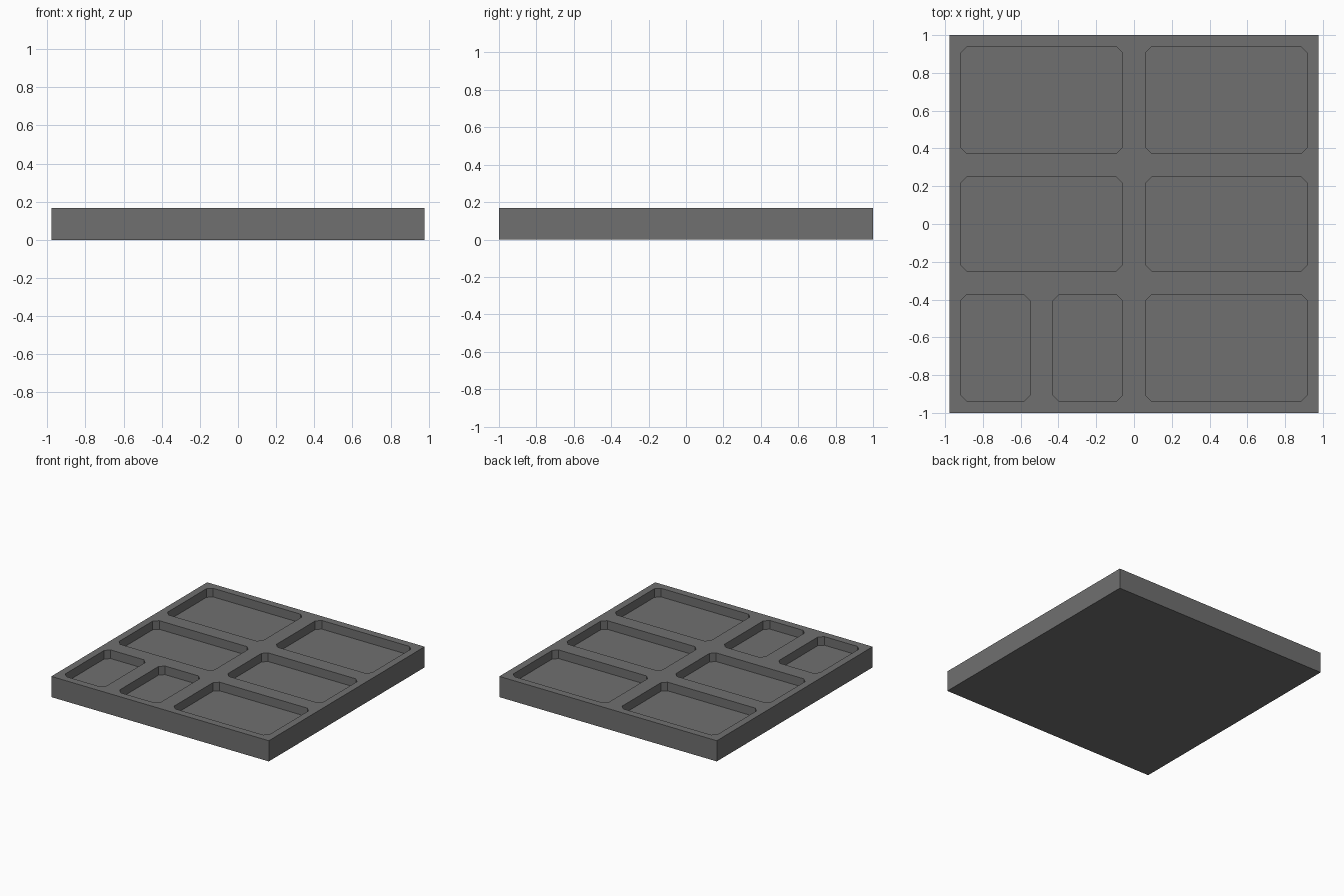
import bpy, bmesh

if "Cube" in bpy.data.objects:
    bpy.data.objects.remove(bpy.data.objects["Cube"])

W, D, H = 0.977, 1.0, 0.168      # half width, half depth, height
FLOOR = H - 0.07                 # level of pocket floors
CH = 0.035                       # corner chamfer of the pockets

grey = bpy.data.materials.new("dark grey")
grey.diffuse_color = (0.16, 0.16, 0.16, 1)
grey.use_nodes = True
grey.node_tree.nodes["Principled BSDF"].inputs["Base Color"].default_value = grey.diffuse_color


def make_object(name, bm):
    bmesh.ops.recalc_face_normals(bm, faces=bm.faces)
    me = bpy.data.meshes.new(name)
    bm.to_mesh(me)
    bm.free()
    me.materials.append(grey)
    ob = bpy.data.objects.new(name, me)
    bpy.context.collection.objects.link(ob)
    return ob


def add_prism(bm, outline, z0, z1):
    low = [bm.verts.new((x, y, z0)) for x, y in outline]
    high = [bm.verts.new((x, y, z1)) for x, y in outline]
    bm.faces.new(low[::-1])
    bm.faces.new(high)
    n = len(outline)
    for i in range(n):
        j = (i + 1) % n
        bm.faces.new((low[i], low[j], high[j], high[i]))


def chamfered(x0, x1, y0, y1, c):
    return [(x0 + c, y0), (x1 - c, y0), (x1, y0 + c), (x1, y1 - c),
            (x1 - c, y1), (x0 + c, y1), (x0, y1 - c), (x0, y0 + c)]


# Tray slab
bm = bmesh.new()
add_prism(bm, [(-W, -D), (W, -D), (W, D), (-W, D)], 0, H)
tray = make_object("tray", bm)

# Pockets: three rows of two, the front left one split in half
left, right = (-0.918, -0.06), (0.06, 0.918)
front, middle, back = (-0.94, -0.372), (-0.251, 0.251), (0.372, 0.94)
pockets = [(left, back), (right, back), (left, middle), (right, middle),
           (right, front), ((-0.918, -0.55), front), ((-0.43, -0.06), front)]
bm = bmesh.new()
for xs, ys in pockets:
    add_prism(bm, chamfered(*xs, *ys, CH), FLOOR, H + 0.1)
cutter = make_object("pocket_cutter", bm)
cutter.hide_render = True

# Cut the pockets and drop the cutter
mod = tray.modifiers.new("pockets", 'BOOLEAN')
mod.operation = 'DIFFERENCE'
mod.solver = 'EXACT'
mod.object = cutter
bpy.context.view_layer.objects.active = tray
tray.select_set(True)
bpy.ops.object.modifier_apply(modifier=mod.name)
bpy.data.objects.remove(cutter)
